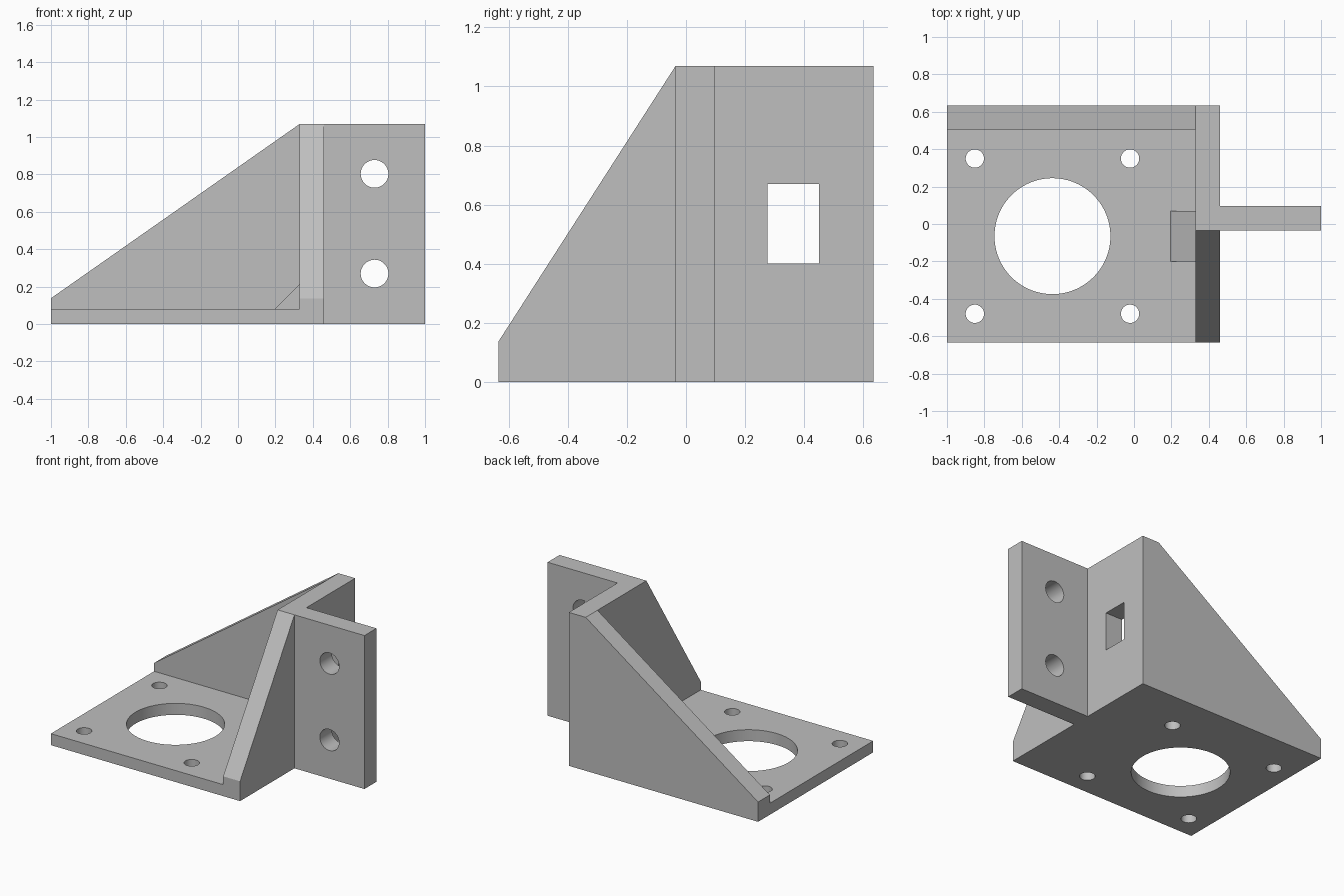
import bpy, bmesh, math
from mathutils import Vector

cube = bpy.data.objects.get("Cube")
if cube:
    bpy.data.objects.remove(cube, do_unlink=True)

grey = bpy.data.materials.new("plain_grey")
grey.use_nodes = True
colour = (0.52, 0.52, 0.52, 1)
grey.diffuse_color = colour
grey.node_tree.nodes["Principled BSDF"].inputs["Base Color"].default_value = colour

# Shared dimensions
LEFT, RIGHT = -1.0, 1.0
WALL_IN, WALL_OUT = 0.33, 0.46
FRONT, BACK, BACK_IN = -0.634, 0.634, 0.504
FLANGE_FRONT, FLANGE_BACK = -0.035, 0.097
TOP, LIP, PLATE = 1.07, 0.138, 0.08


def prism(name, axis, profile, start, end):
    """Extrude a 2D profile along an axis; the profile uses the other two axes in order."""
    def place(p, depth):
        co = list(p)
        co.insert("xyz".index(axis), depth)
        return Vector(co)
    bm = bmesh.new()
    face = bm.faces.new([bm.verts.new(place(p, start)) for p in profile])
    extruded = bmesh.ops.extrude_face_region(bm, geom=[face])["geom"]
    moved = [v for v in extruded if isinstance(v, bmesh.types.BMVert)]
    bmesh.ops.translate(bm, verts=moved, vec=place((0, 0), end - start))
    bmesh.ops.recalc_face_normals(bm, faces=bm.faces)
    mesh = bpy.data.meshes.new(name)
    bm.to_mesh(mesh)
    bm.free()
    mesh.materials.append(grey)
    obj = bpy.data.objects.new(name, mesh)
    bpy.context.collection.objects.link(obj)
    return obj


def rect(a0, b0, a1, b1):
    return [(a0, b0), (a1, b0), (a1, b1), (a0, b1)]


def circle(a, b, radius, sides=48):
    angles = [math.tau * i / sides for i in range(sides)]
    return [(a + radius * math.cos(t), b + radius * math.sin(t)) for t in angles]


def cut(obj, cutters):
    """Subtract the cutters, then remove them."""
    bpy.context.view_layer.objects.active = obj
    for cutter in cutters:
        cutter.hide_render = True
        mod = obj.modifiers.new("opening", "BOOLEAN")
        mod.operation, mod.solver, mod.object = "DIFFERENCE", "EXACT", cutter
        bpy.ops.object.modifier_apply(modifier=mod.name)
        bpy.data.objects.remove(cutter, do_unlink=True)
    bpy.ops.object.select_all(action="DESELECT")
    obj.select_set(True)
    bpy.ops.object.shade_smooth_by_angle(angle=math.radians(30))


# Base plate with a large bore and four screw holes
base = prism("base_plate", "z", rect(LEFT, FRONT, WALL_IN, BACK_IN), 0, PLATE)
bore_x, bore_y, spacing = -0.436, -0.065, 0.415
holes = [prism("bore_cutter", "z", circle(bore_x, bore_y, 0.31, 96), -0.1, 0.2)]
for sx in (-1, 1):
    for sy in (-1, 1):
        outline = circle(bore_x + sx * spacing, bore_y + sy * spacing, 0.049)
        holes.append(prism("screw_cutter", "z", outline, -0.1, 0.2))
cut(base, holes)

# Sloped wall along the back
prism("back_gusset", "y",
      [(LEFT, 0), (WALL_IN, 0), (WALL_IN, TOP), (LEFT, LIP)], BACK_IN, BACK)

# Upright side wall, sloped at the front, with a rectangular window
side = prism("side_wall", "x",
             [(FRONT, 0), (BACK, 0), (BACK, TOP), (FLANGE_FRONT, TOP), (FRONT, LIP)],
             WALL_IN, WALL_OUT)
cut(side, [prism("window_cutter", "x", rect(0.275, 0.402, 0.45, 0.67), 0.2, 0.6)])

# Outer mounting flange with two bolt holes
flange = prism("mounting_flange", "y", rect(WALL_OUT, 0, RIGHT, TOP),
               FLANGE_FRONT, FLANGE_BACK)
cut(flange, [prism("bolt_cutter", "y", circle(0.73, z, 0.074), -0.2, 0.3)
             for z in (0.27, 0.803)])

# Small wedge bracing the plate against the side wall
prism("corner_wedge", "y",
      [(0.195, PLATE), (WALL_IN, PLATE), (WALL_IN, 0.215)], -0.2, 0.07)
